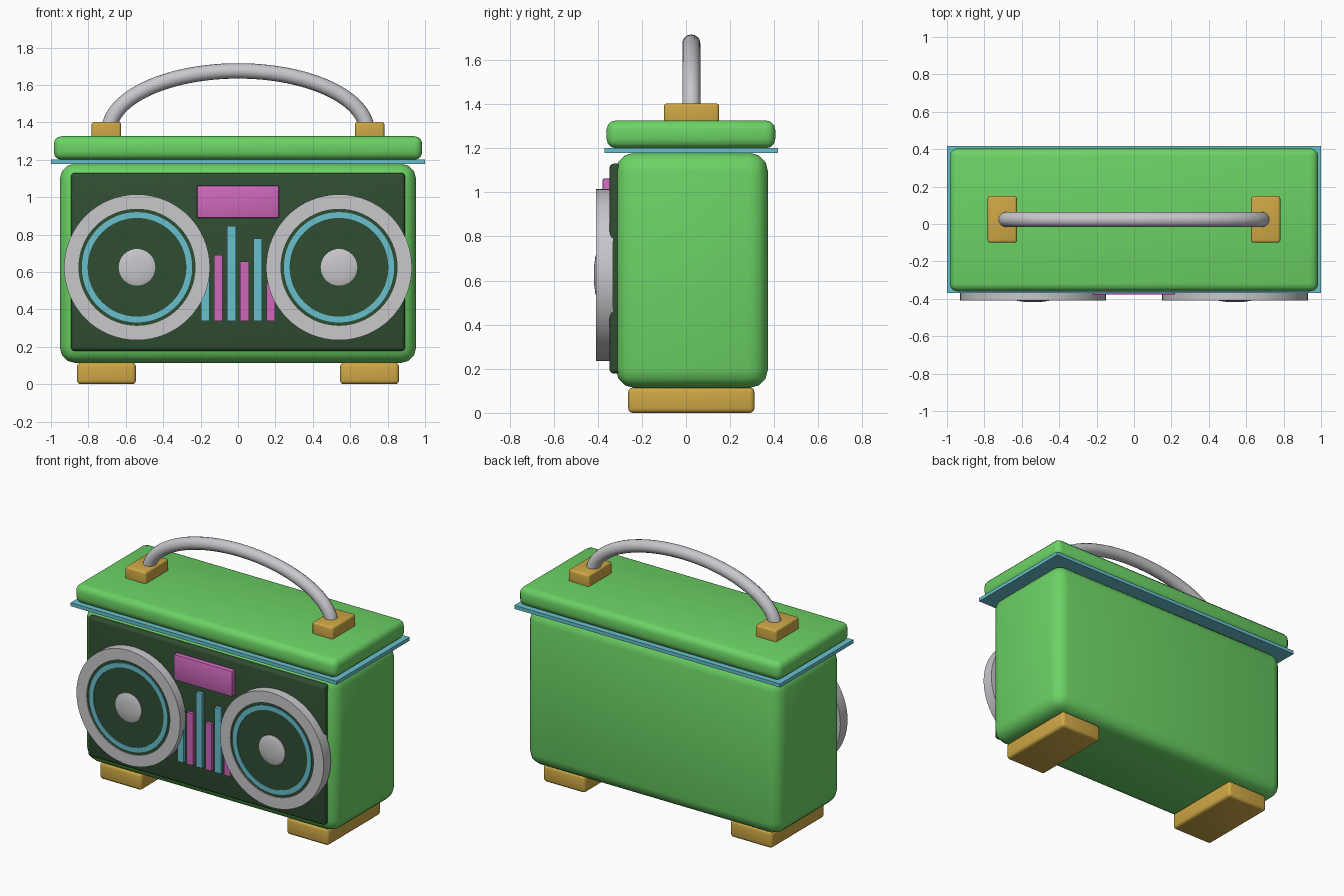
import bpy
import bmesh
from math import pi, sin, cos, radians

cube = bpy.data.objects.get("Cube")
if cube:
    bpy.data.objects.remove(cube, do_unlink=True)


def material(name, r, g, b):
    m = bpy.data.materials.new(name)
    m.use_nodes = True
    m.diffuse_color = (r, g, b, 1)
    shader = next(n for n in m.node_tree.nodes if n.type == 'BSDF_PRINCIPLED')
    shader.inputs["Base Color"].default_value = (r, g, b, 1)
    shader.inputs["Roughness"].default_value = 0.5
    return m


GREEN = material("bright green", 0.15, 0.65, 0.13)
DARK = material("dark green", 0.03, 0.075, 0.032)
GOLD = material("gold", 0.62, 0.39, 0.06)
CYAN = material("cyan", 0.14, 0.53, 0.62)
PINK = material("magenta", 0.62, 0.14, 0.5)
GREY = material("light grey", 0.58, 0.57, 0.6)


def finish(name, bm, mat):
    bmesh.ops.recalc_face_normals(bm, faces=bm.faces)
    mesh = bpy.data.meshes.new(name)
    bm.to_mesh(mesh)
    bm.free()
    mesh.materials.append(mat)
    obj = bpy.data.objects.new(name, mesh)
    bpy.context.collection.objects.link(obj)
    bpy.ops.object.select_all(action='DESELECT')
    obj.select_set(True)
    bpy.context.view_layer.objects.active = obj
    bpy.ops.object.shade_smooth_by_angle(angle=radians(40))
    return obj


def box(name, mat, x, y, z, bevel=0.0, segments=3):
    """Rounded box from (min, max) ranges."""
    bm = bmesh.new()
    bmesh.ops.create_cube(bm, size=1)
    for v in bm.verts:
        v.co = [(lo + hi) / 2 + c * (hi - lo) for c, (lo, hi) in zip(v.co, (x, y, z))]
    if bevel:
        bmesh.ops.bevel(bm, geom=bm.edges[:], offset=bevel, segments=segments,
                        profile=0.5, affect='EDGES')
    return finish(name, bm, mat)


def lathe(name, mat, x, z, profile, closed=False, steps=64):
    """Spin (radius, y) points about an axis running front to back."""
    bm = bmesh.new()
    rings = []
    for i in range(steps):
        a = 2 * pi * i / steps
        rings.append([bm.verts.new((x + r * cos(a), y, z + r * sin(a))) for r, y in profile])
    count = len(profile)
    for i in range(steps):
        a, b = rings[i], rings[(i + 1) % steps]
        for j in range(count if closed else count - 1):
            k = (j + 1) % count
            bm.faces.new((a[j], a[k], b[k], b[j]))
    bmesh.ops.remove_doubles(bm, verts=bm.verts[:], dist=0.0001)
    return finish(name, bm, mat)


# Case, front panel, trim and lid
box("body", GREEN, (-0.953, 0.953), (-0.318, 0.372), (0.113, 1.18), 0.085)
box("front_panel", DARK, (-0.893, 0.893), (-0.347, -0.29), (0.178, 1.13), 0.02)
box("lid_trim", CYAN, (-1, 1), (-0.37, 0.417), (1.178, 1.202))
box("lid", GREEN, (-0.985, 0.985), (-0.36, 0.405), (1.2, 1.326), 0.042)

# Feet, handle mounts and speakers on both sides
CENTRE_Z = 0.625
for side, s in (("right", -1), ("left", 1)):
    box(side + "_foot", GOLD, sorted((s * 0.546, s * 0.861)), (-0.262, 0.31), (0, 0.115), 0.02)
    box(side + "_handle_mount", GOLD, sorted((s * 0.626, s * 0.782)), (-0.1, 0.15),
        (1.3, 1.403), 0.013)
    cx = s * 0.54
    lathe(side + "_speaker_rim", GREY, cx, CENTRE_Z,
          [(0.39, -0.33), (0.39, -0.408), (0.313, -0.408), (0.313, -0.33)], closed=True)
    lathe(side + "_speaker_cone", DARK, cx, CENTRE_Z, [(0.32, -0.33), (0.32, -0.4), (0, -0.4)])
    lathe(side + "_speaker_ring", CYAN, cx, CENTRE_Z,
          [(0.295, -0.39), (0.295, -0.406), (0.264, -0.406), (0.264, -0.39)], closed=True)
    lathe(side + "_speaker_hub", GREY, cx, CENTRE_Z,
          [(0.098, -0.39), (0.098, -0.406), (0.085, -0.411), (0.04, -0.417), (0, -0.417)],
          steps=32)

# Display and level bars
box("display", PINK, (-0.22, 0.22), (-0.378, -0.33), (0.888, 1.063), 0.008, 2)
for i, top in enumerate((0.56, 0.69, 0.845, 0.657, 0.78, 0.54)):
    x = -0.175 + 0.07 * i
    box(f"level_bar_{i + 1}", PINK if i % 2 else CYAN, (x - 0.023, x + 0.023),
        (-0.368, -0.33), (0.338, top))

# Arched carrying handle
STEPS, SIDES, TUBE = 48, 16, 0.041
RX, RZ, BASE = 0.69, 0.325, 1.35
bm = bmesh.new()
loops = []
for i in range(STEPS + 1):
    t = pi * i / STEPS
    nx, nz = RZ * cos(t), RX * sin(t)
    length = (nx * nx + nz * nz) ** 0.5
    loop = []
    for k in range(SIDES):
        a = 2 * pi * k / SIDES
        out = TUBE * cos(a) / length
        loop.append(bm.verts.new((RX * cos(t) + nx * out, 0.024 + TUBE * sin(a),
                                  BASE + RZ * sin(t) + nz * out)))
    loops.append(loop)
for a, b in zip(loops, loops[1:]):
    for k in range(SIDES):
        n = (k + 1) % SIDES
        bm.faces.new((a[k], a[n], b[n], b[k]))
for end in (loops[0], loops[-1]):
    bm.faces.new(end)
finish("carrying_handle", bm, GREY)
